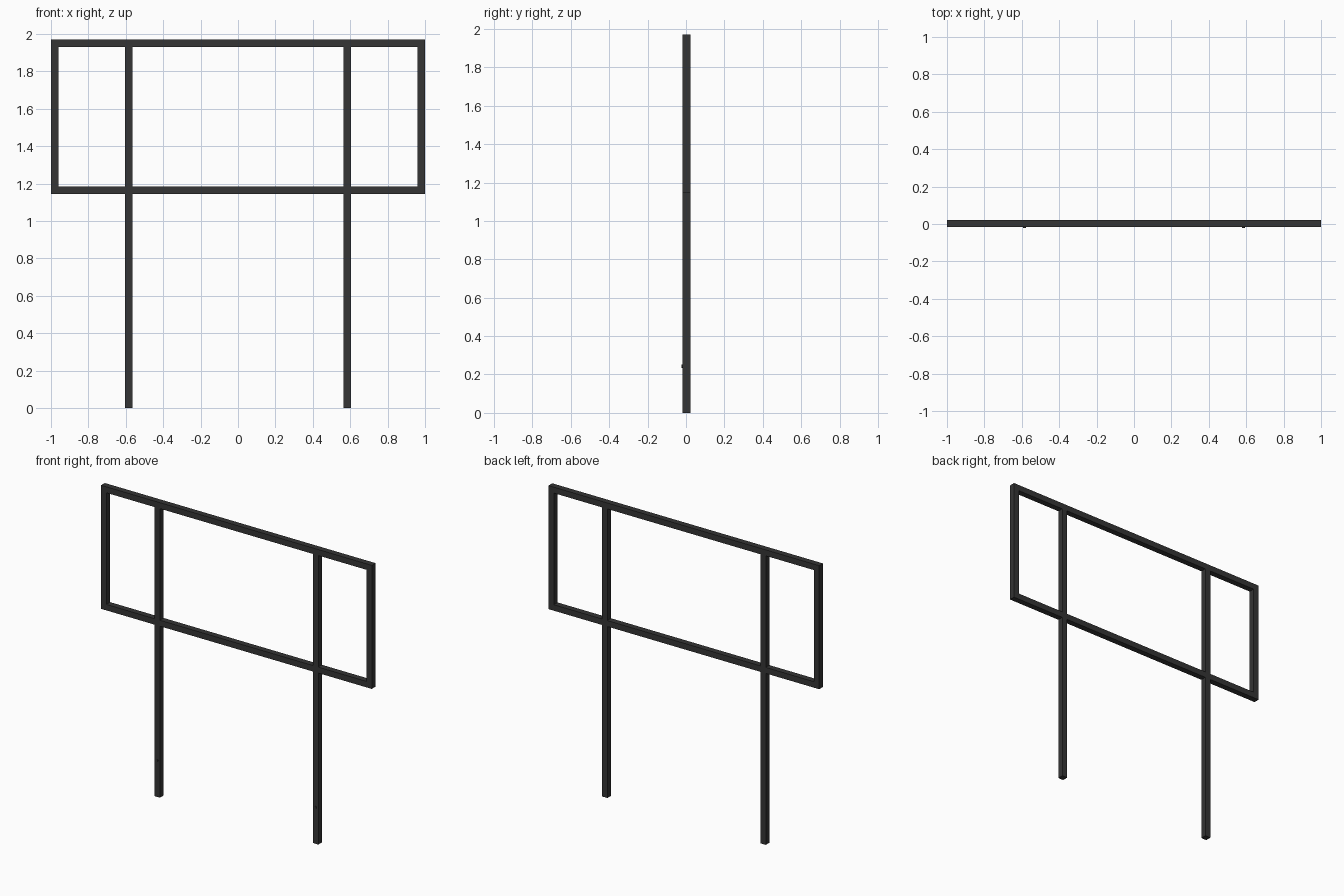
import bpy, bmesh, math

if "Cube" in bpy.data.objects:
    bpy.data.objects.remove(bpy.data.objects["Cube"])

Y0, Y1 = -0.017, 0.0225        # front and back of the square tube
T = 0.04                       # tube width
TOP, BOTTOM = 1.97, 1.145      # sign frame heights
POST_X = 0.585


def finish(name, bm):
    bmesh.ops.recalc_face_normals(bm, faces=bm.faces)
    mesh = bpy.data.meshes.new(name)
    bm.to_mesh(mesh)
    bm.free()
    obj = bpy.data.objects.new(name, mesh)
    bpy.context.collection.objects.link(obj)
    mat = bpy.data.materials.get("dark_steel")
    if mat is None:
        mat = bpy.data.materials.new("dark_steel")
        mat.diffuse_color = (0.035, 0.035, 0.035, 1)
        mat.use_nodes = True
        mat.node_tree.nodes["Principled BSDF"].inputs["Base Color"].default_value = mat.diffuse_color
    mesh.materials.append(mat)
    return obj


def extruded(name, outline):
    """Flat outline in x/z, extruded through the tube depth."""
    bm = bmesh.new()
    face = bm.faces.new([bm.verts.new((x, Y0, z)) for x, z in outline])
    ret = bmesh.ops.extrude_face_region(bm, geom=[face], use_keep_orig=True)
    verts = [v for v in ret["geom"] if isinstance(v, bmesh.types.BMVert)]
    bmesh.ops.translate(bm, verts=verts, vec=(0, Y1 - Y0, 0))
    return finish(name, bm)


# Sign frame with mitred corners
outer = [(-1, BOTTOM), (1, BOTTOM), (1, TOP), (-1, TOP)]
inner = [(-1 + T, BOTTOM + T), (1 - T, BOTTOM + T), (1 - T, TOP - T), (-1 + T, TOP - T)]
for i, part in enumerate(("bottom_rail", "right_upright", "top_rail", "left_upright")):
    j = (i + 1) % 4
    extruded(part, [outer[i], outer[j], inner[j], inner[i]])

for side, s in (("left", -1), ("right", 1)):
    # Posts: leg below the frame, brace inside it
    a, b = s * POST_X - T / 2, s * POST_X + T / 2
    extruded(side + "_leg", [(a, 0), (b, 0), (b, BOTTOM), (a, BOTTOM)])
    extruded(side + "_brace", [(a, BOTTOM + T), (b, BOTTOM + T), (b, TOP - T), (a, TOP - T)])

    # Small fixing bolt near the foot
    bm = bmesh.new()
    bmesh.ops.create_cone(bm, cap_ends=True, segments=12, radius1=0.008, radius2=0.008, depth=0.012)
    bolt = finish(side + "_bolt", bm)
    bolt.rotation_euler = (math.pi / 2, 0, 0)
    bolt.location = (s * POST_X, Y0 + 0.0005, 0.243)
